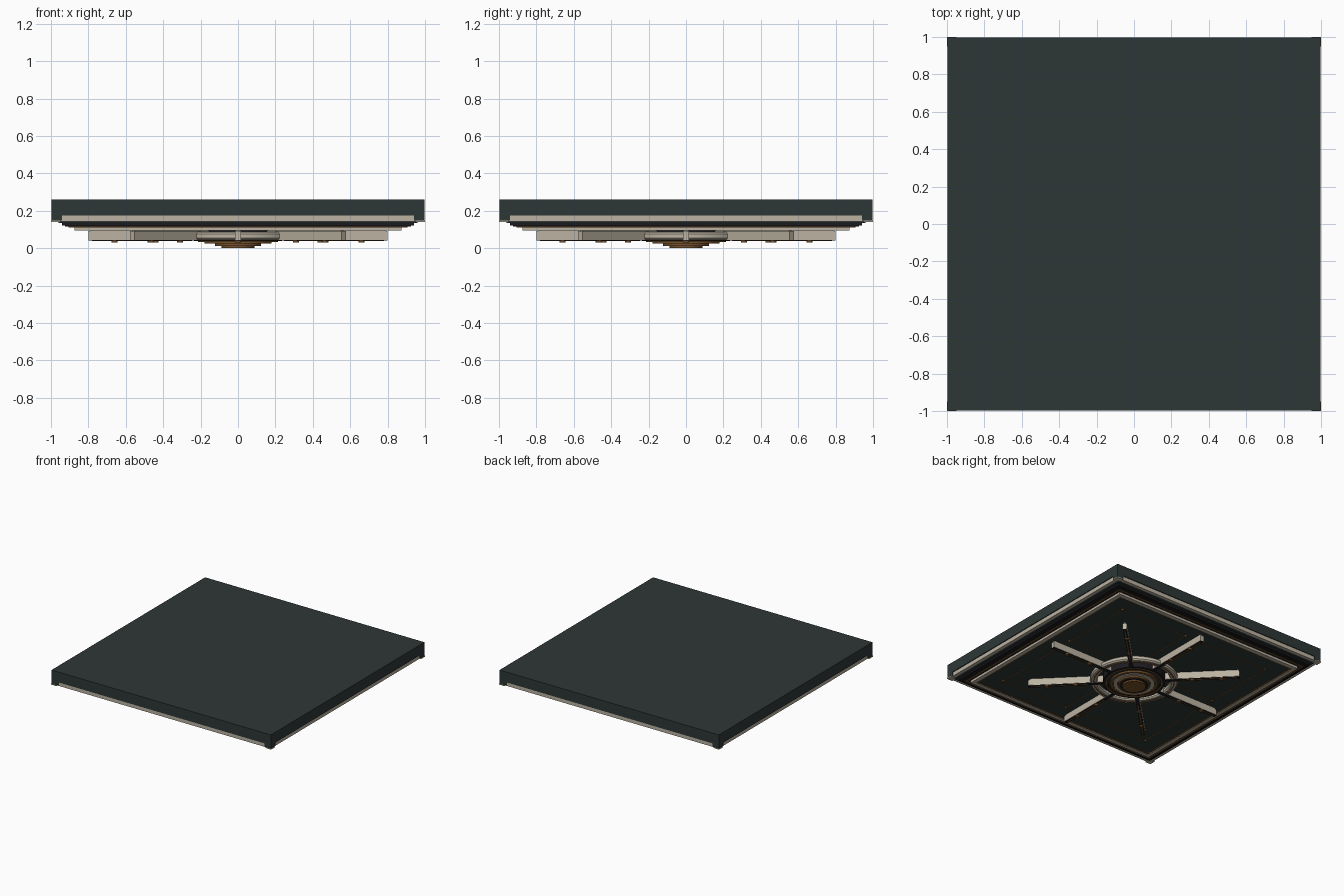
import bpy, bmesh, math
from mathutils import Matrix, Vector

cube = bpy.data.objects.get("Cube")
if cube:
    bpy.data.objects.remove(cube, do_unlink=True)


def material(name, rgb):
    m = bpy.data.materials.new(name)
    m.use_nodes = True
    m.diffuse_color = (*rgb, 1)
    m.node_tree.nodes["Principled BSDF"].inputs["Base Color"].default_value = (*rgb, 1)
    return m


GREEN = material("dark green", (0.027, 0.038, 0.037))
CREAM = material("cream stone", (0.50, 0.45, 0.36))
BRONZE = material("bronze", (0.18, 0.085, 0.025))
BLACK = material("near black", (0.012, 0.011, 0.014))


def finish(name, bm, mat, smooth=False):
    bmesh.ops.recalc_face_normals(bm, faces=bm.faces)
    me = bpy.data.meshes.new(name)
    bm.to_mesh(me)
    bm.free()
    me.materials.append(mat)
    ob = bpy.data.objects.new(name, me)
    bpy.context.collection.objects.link(ob)
    if smooth:
        bpy.ops.object.select_all(action='DESELECT')
        ob.select_set(True)
        bpy.context.view_layer.objects.active = ob
        bpy.ops.object.shade_smooth_by_angle(angle=math.radians(35))
    return ob


def add_box(bm, lo, hi, turn=0):
    lo, hi = Vector(lo), Vector(hi)
    mat = (Matrix.Rotation(turn, 4, 'Z') @ Matrix.Translation((lo + hi) / 2)
           @ Matrix.Diagonal((*(hi - lo), 1)))
    bmesh.ops.create_cube(bm, size=1, matrix=mat)


def square_frame(name, outer, inner, z0, z1, mat, centre=(0, 0)):
    """Square border made from mitred sections"""
    bm = bmesh.new()
    loops = []
    for r, z in ((outer, z0), (outer, z1), (inner, z1), (inner, z0)):
        loops.append([bm.verts.new((centre[0] + sx * r, centre[1] + sy * r, z))
                      for sx, sy in ((1, 1), (-1, 1), (-1, -1), (1, -1))])
    for a in range(4):
        for k in range(4):
            p, q, j = loops[a], loops[(a + 1) % 4], (k + 1) % 4
            bm.faces.new((p[k], p[j], q[j], q[k]))
    return finish(name, bm, mat)


def ring(name, profile, mat, steps=64):
    """Turn a closed radius/height profile around z"""
    bm = bmesh.new()
    loops = [[bm.verts.new((r * math.cos(math.tau * i / steps),
                            r * math.sin(math.tau * i / steps), z))
              for i in range(steps)] for r, z in profile]
    for a in range(len(loops)):
        p, q = loops[a], loops[(a + 1) % len(loops)]
        for i in range(steps):
            j = (i + 1) % steps
            bm.faces.new((p[i], p[j], q[j], q[i]))
    return finish(name, bm, mat, True)


def flat_ring(name, inner, outer, z0, z1, mat):
    return ring(name, ((outer, z0), (outer, z1), (inner, z1), (inner, z0)), mat)


def discs(name, spots, radius, z0, z1, mat, sides=12):
    bm = bmesh.new()
    for x, y in spots:
        bmesh.ops.create_cone(bm, cap_ends=True, segments=sides, radius1=radius,
                              radius2=radius, depth=z1 - z0,
                              matrix=Matrix.Translation((x, y, (z0 + z1) / 2)))
    return finish(name, bm, mat, True)


# Ceiling slab and corner blocks
bm = bmesh.new()
add_box(bm, (-0.997, -0.997, 0.175), (0.997, 0.997, 0.26))
finish("slab", bm, GREEN)

quarter = [k * math.pi / 2 for k in range(4)]
corners, corner_feet, cornice = bmesh.new(), bmesh.new(), bmesh.new()
for a in quarter:
    add_box(corners, (0.94, 0.94, 0.148), (0.997, 0.997, 0.175), a)
    add_box(corner_feet, (0.95, 0.95, 0.141), (1, 1, 0.148), a)
    add_box(cornice, (-0.96, 0.92, 0.143), (0.96, 0.99, 0.175), a)
finish("corner_blocks", corners, GREEN)
finish("corner_feet", corner_feet, CREAM)
finish("cornice", cornice, CREAM)

# Stepped border mouldings
square_frame("cornice_backing", 0.96, 0.90, 0.136, 0.175, GREEN)
square_frame("border_step", 0.94, 0.86, 0.122, 0.138, BLACK)
square_frame("border_lower_step", 0.925, 0.86, 0.115, 0.122, BLACK)
square_frame("border_bronze_line", 0.905, 0.893, 0.112, 0.115, BRONZE)
square_frame("inner_frame", 0.875, 0.845, 0.096, 0.122, CREAM)
square_frame("inner_frame_trim", 0.845, 0.833, 0.100, 0.115, BRONZE)

# Underside panel with thin bronze outlines and corner studs
bm = bmesh.new()
add_box(bm, (-0.87, -0.87, 0.104), (0.87, 0.87, 0.175))
finish("underside_panel", bm, GREEN)
studs = []
for sx in (-1, 1):
    for sy in (-1, 1):
        square_frame("panel_outline", 0.31, 0.304, 0.101, 0.104, BRONZE,
                     (sx * 0.39, sy * 0.39))
        studs += [(sx * u, sy * v) for u in (0.08, 0.7) for v in (0.08, 0.7) if u + v > 0.2]
discs("panel_studs", studs, 0.012, 0.094, 0.104, BRONZE)

# Eight radial ribs with dark undersides and studs
ribs, caps, inlays = bmesh.new(), bmesh.new(), bmesh.new()
rib_studs = []
for k in range(8):
    a = k * math.pi / 4
    add_box(ribs, (0.22, -0.016, 0.045), (0.8, 0.016, 0.092), a)
    add_box(ribs, (0.22, -0.010, 0.092), (0.79, 0.010, 0.104), a)
    add_box(caps, (0.22, -0.013, 0.040), (0.8, 0.013, 0.045), a)
    add_box(inlays, (0.35, -0.004, 0.038), (0.78, 0.004, 0.040), a)
    rib_studs += [(r * math.cos(a), r * math.sin(a)) for r in (0.44, 0.66)]
finish("ribs", ribs, CREAM)
finish("rib_caps", caps, BLACK)
finish("rib_inlays", inlays, BRONZE)
discs("rib_studs", rib_studs, 0.016, 0.030, 0.042, BRONZE)

# Central medallion: outer stone ring, dark and bronze rings, stepped boss
ring("outer_ring", ((0.322, 0.044), (0.332, 0.054), (0.332, 0.076), (0.322, 0.086),
                    (0.285, 0.086), (0.275, 0.076), (0.275, 0.054), (0.285, 0.044)), CREAM)
flat_ring("outer_ring_inlay", 0.298, 0.308, 0.041, 0.046, BRONZE)
flat_ring("middle_ring", 0.195, 0.235, 0.038, 0.104, BLACK)
flat_ring("middle_ring_trim", 0.205, 0.215, 0.034, 0.038, BRONZE)
discs("medallion_plate", [(0, 0)], 0.20, 0.040, 0.104, GREEN, 64)
flat_ring("bronze_ring", 0.158, 0.18, 0.026, 0.042, BRONZE)
flat_ring("stone_ring", 0.125, 0.155, 0.024, 0.042, CREAM)
discs("boss_base", [(0, 0)], 0.122, 0.013, 0.042, BRONZE, 48)
flat_ring("boss_groove", 0.09, 0.108, 0.011, 0.014, BLACK)
discs("boss", [(0, 0)], 0.088, 0.0, 0.014, BRONZE, 48)
